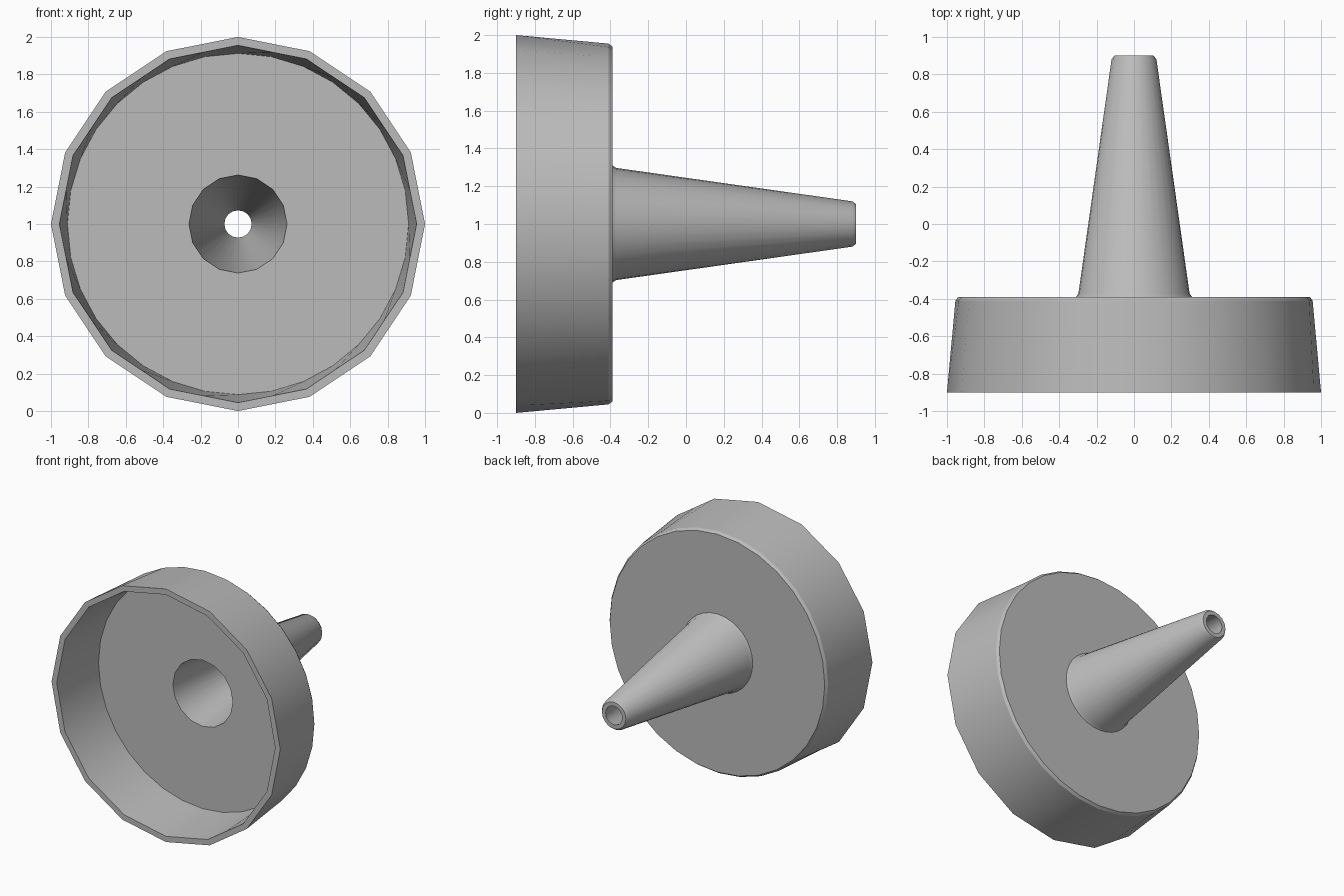
import bpy, bmesh, math

cube = bpy.data.objects.get("Cube")
if cube:
    bpy.data.objects.remove(cube, do_unlink=True)

SEG = 32   # faceted rings use half as many sides

grey = bpy.data.materials.new("plain grey")
grey.use_nodes = True
colour = (0.5, 0.5, 0.5, 1)
grey.diffuse_color = colour
grey.node_tree.nodes["Principled BSDF"].inputs["Base Color"].default_value = colour


def ring(bm, radius, y, faceted):
    """Ring round the y axis; a faceted ring puts every other point on a chord."""
    verts = []
    for i in range(SEG):
        a = 2 * math.pi * i / SEG
        r = radius * math.cos(2 * math.pi / SEG) if faceted and i % 2 else radius
        verts.append(bm.verts.new((r * math.sin(a), y, 1 + r * math.cos(a))))
    return verts


def lathe(name, profile):
    """Join the rings of a closed profile into a hollow turned solid."""
    bm = bmesh.new()
    rings = [ring(bm, *p) for p in profile]
    for a, b in zip(rings, rings[1:] + rings[:1]):
        for i in range(SEG):
            j = (i + 1) % SEG
            bm.faces.new((a[i], a[j], b[j], b[i]))
    bmesh.ops.recalc_face_normals(bm, faces=bm.faces)
    mesh = bpy.data.meshes.new(name)
    bm.to_mesh(mesh)
    bm.free()
    mesh.materials.append(grey)
    obj = bpy.data.objects.new(name, mesh)
    bpy.context.collection.objects.link(obj)
    bpy.ops.object.select_all(action="DESELECT")
    obj.select_set(True)
    bpy.context.view_layer.objects.active = obj
    bpy.ops.object.shade_smooth_by_angle(angle=math.radians(32))
    return obj


# Open cup with a tapered hollow spout, turned as one wall: radius, y, faceted
lathe("funnel_cap", [
    (1.0, -0.9, True),       # outer rim
    (0.955, -0.41, False),   # rounded back edge
    (0.94, -0.39, False),
    (0.31, -0.39, False),    # spout root
    (0.297, -0.37, False),
    (0.12, 0.88, True),      # spout tip
    (0.105, 0.9, True),
    (0.073, 0.9, True),      # bore
    (0.262, -0.44, True),
    (0.912, -0.44, False),   # cup floor
    (0.955, -0.9, True),     # inner rim
])
